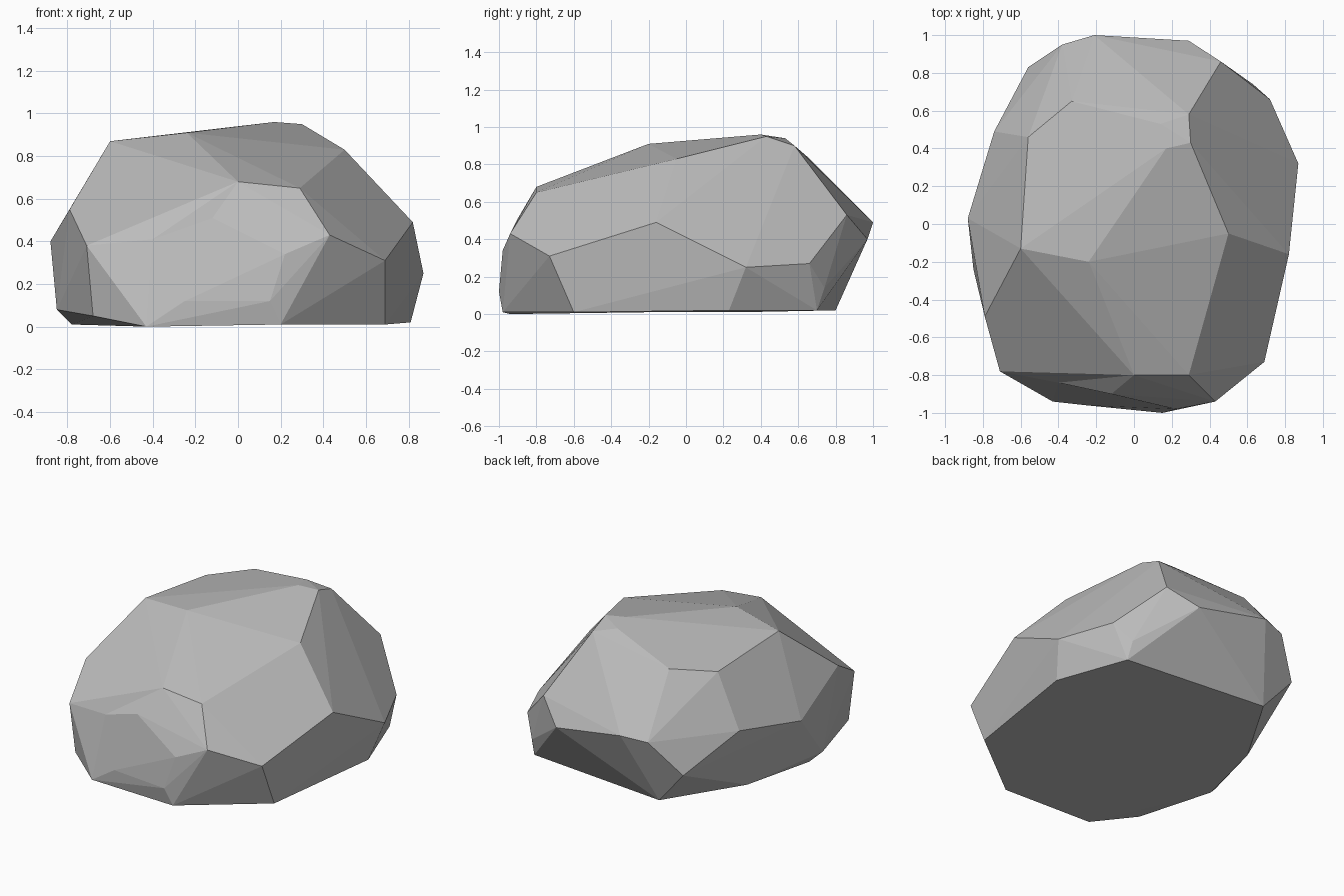
import bpy
import bmesh
import math
from mathutils import Vector

# Remove the default object
default_cube = bpy.data.objects.get("Cube")
if default_cube:
    bpy.data.objects.remove(default_cube, do_unlink=True)


def make_material(name, color):
    material = bpy.data.materials.new(name)
    material.use_nodes = True
    material.diffuse_color = color
    shader = next(n for n in material.node_tree.nodes if n.type == "BSDF_PRINCIPLED")
    shader.inputs["Base Color"].default_value = color
    shader.inputs["Roughness"].default_value = 1
    return material


def chiselled_stone(name, corner_rings, dents, material):
    """Wrap a faceted skin round the corners, then merge its flat facets."""
    bm = bmesh.new()
    for ring in corner_rings:
        for corner in ring:
            bm.verts.new(corner)
    hull = bmesh.ops.convex_hull(bm, input=bm.verts)
    unused = set(hull["geom_interior"]) | set(hull["geom_unused"])
    loose = [v for v in unused if isinstance(v, bmesh.types.BMVert)]
    bmesh.ops.delete(bm, geom=loose, context="VERTS")

    # Press shallow dents into the skin
    for place, push in dents:
        nearest = min(bm.verts, key=lambda v: (v.co - Vector(place)).length)
        nearest.co += Vector(push)

    bmesh.ops.dissolve_limit(bm, angle_limit=math.radians(3),
                             verts=bm.verts, edges=bm.edges)
    bmesh.ops.recalc_face_normals(bm, faces=bm.faces)

    mesh = bpy.data.meshes.new(name)
    bm.to_mesh(mesh)
    bm.free()
    mesh.materials.append(material)
    stone = bpy.data.objects.new(name, mesh)
    bpy.context.scene.collection.objects.link(stone)
    return stone


# Corners of the flat underside
underside = [(.2, -.98, .01), (.69, -.6, .01), (.81, .23, .02), (.64, .7, .02),
             (-.36, .8, .02), (-.66, .29, .01), (-.78, -.2, .01), (-.43, -.94, 0)]

# Small chipped corners just above the ground
chips = [(.15, -1, .12), (-.25, -.96, .12), (-.68, -.76, .05),
         (-.85, -.24, .08), (.63, .74, .14)]

# Widest band round the sides
front_band = [(-.71, -.78, .38), (-.4, -.87, .43), (-.12, -.9, .51),
              (.22, -.98, .34), (.43, -.94, .43), (.69, -.73, .31)]
left_band = [(.82, -.16, .49), (.87, .32, .25), (.72, .66, .27), (.46, .86, .53)]
back_band = [(.29, .97, .4), (-.21, 1, .49), (-.38, .95, .47), (-.56, .83, .25)]
right_band = [(-.74, .49, .47), (-.88, .03, .4), (-.79, -.49, .55)]

# Crown, sloping down towards the front
crown = [(-.6, -.13, .87), (-.24, -.2, .91), (.17, .4, .96), (.3, .43, .95),
         (.29, .58, .9), (.5, -.05, .83), (0, -.8, .68), (.29, -.8, .65),
         (-.56, .46, .81), (-.33, .65, .84), (.14, .53, .94)]

rock_grey = make_material("rock grey", (.5, .5, .5, 1))
front_dent = ((-.4, -.87, .43), (0, .03, -.02))

chiselled_stone("rock",
                [underside, chips, front_band, left_band, back_band, right_band, crown],
                [front_dent], rock_grey)
